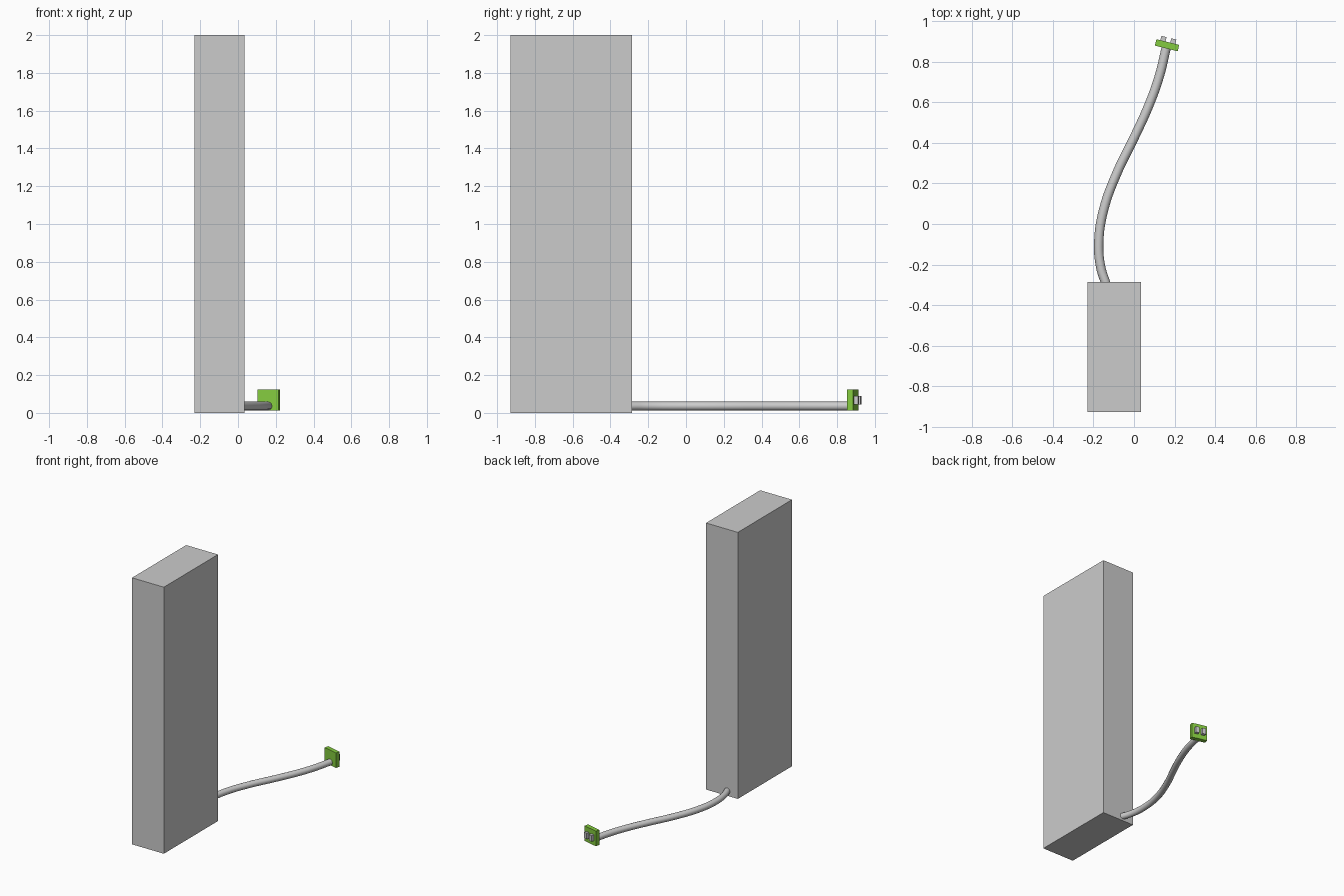
import bpy, math
from mathutils import Vector, Matrix

if "Cube" in bpy.data.objects:
    bpy.data.objects.remove(bpy.data.objects["Cube"])


def box(name, size, matrix):
    bpy.ops.mesh.primitive_cube_add(size=1)
    ob = bpy.context.object
    ob.name = name
    ob.data.transform(Matrix.Diagonal((*size, 1)))
    ob.matrix_world = matrix
    return ob


# tall cabinet
box("cabinet", (0.264, 0.642, 2.0), Matrix.Translation((-0.098, -0.607, 1.0)))

# cable: smooth tube along an S-shaped path
path = [(-0.137, -0.30), (-0.165, -0.21), (-0.174, -0.09), (-0.150, 0.07),
        (-0.085, 0.25), (0.0, 0.425), (0.073, 0.585), (0.125, 0.73), (0.160, 0.875)]
curve = bpy.data.curves.new("cable", "CURVE")
curve.dimensions = "3D"
curve.bevel_depth = 0.023
curve.bevel_resolution = 4
curve.resolution_u = 6
curve.use_fill_caps = True
spline = curve.splines.new("BEZIER")
spline.bezier_points.add(len(path) - 1)
for point, (x, y) in zip(spline.bezier_points, path):
    point.co = (x, y, 0.036)
    point.handle_left_type = point.handle_right_type = "AUTO"
cable = bpy.data.objects.new("cable", curve)
bpy.context.collection.objects.link(cable)

# green plug plate, turned to face along the cable end
green = bpy.data.materials.new("plug_green")
green.diffuse_color = (0.23, 0.6, 0.05, 1)
green.use_nodes = True
green.node_tree.nodes["Principled BSDF"].inputs["Base Color"].default_value = green.diffuse_color
plug_frame = Matrix.Translation((0.163, 0.8825, 0.068)) @ Matrix.Rotation(math.radians(-14), 4, "Z")
plate = box("plug_plate", (0.116, 0.032, 0.113), plug_frame)
plate.data.materials.append(green)

# two prongs on the far face
for side, label in ((-1, "left"), (1, "right")):
    box(f"{label}_prong", (0.026, 0.03, 0.045),
        plug_frame @ Matrix.Translation((side * 0.025, 0.0235, 0)))
